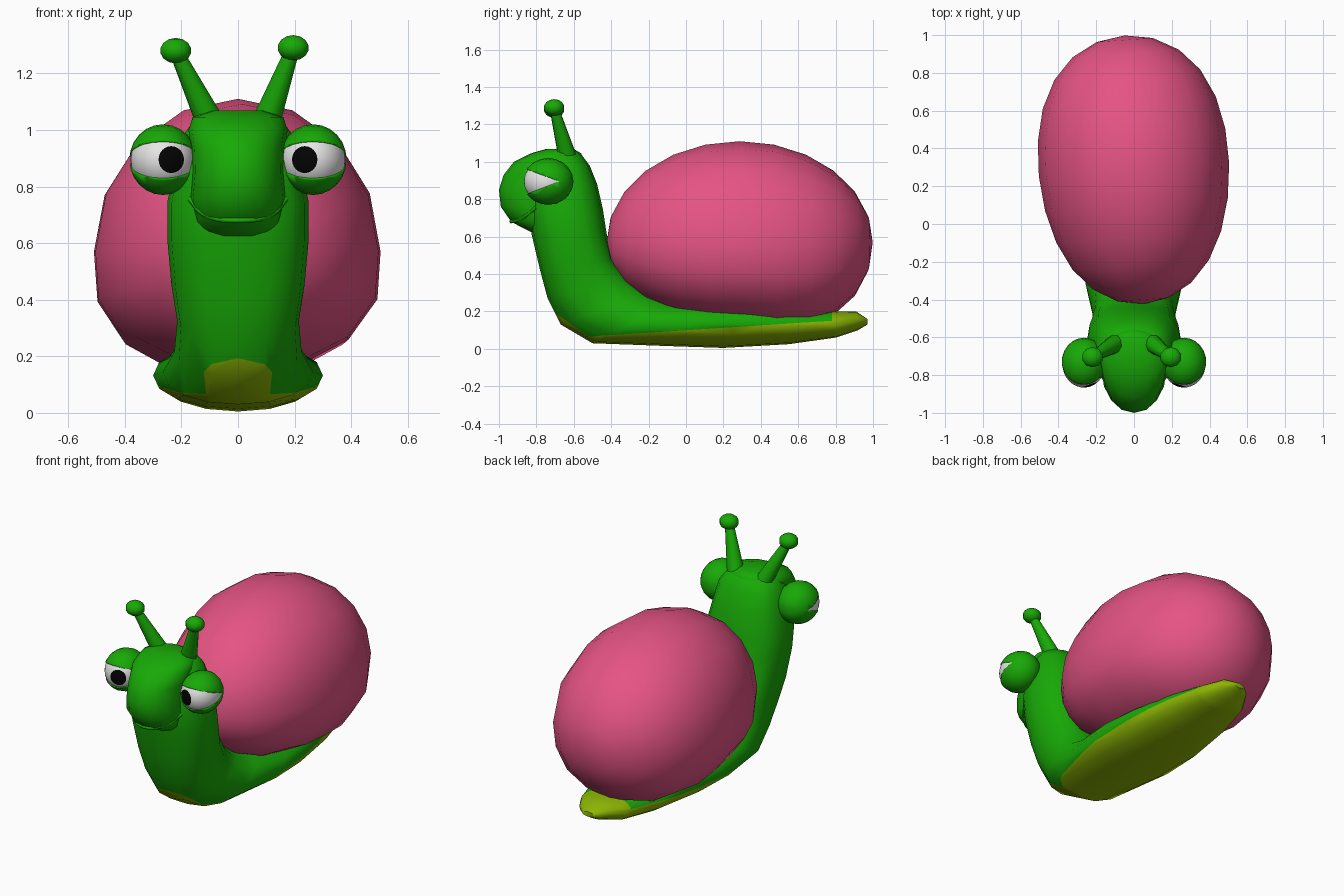
import bpy, bmesh, math
from mathutils import Vector, Matrix

if "Cube" in bpy.data.objects:
    bpy.data.objects.remove(bpy.data.objects["Cube"])


def material(name, rgb):
    m = bpy.data.materials.new(name)
    m.use_nodes = True
    m.diffuse_color = (*rgb, 1)
    node = m.node_tree.nodes["Principled BSDF"]
    node.inputs["Base Color"].default_value = (*rgb, 1)
    node.inputs["Roughness"].default_value = 0.8
    return m


GREEN = material("leaf green", (0.009, 0.4, 0.002))
SOLE = material("olive yellow", (0.26, 0.46, 0.001))
PINK = material("shell pink", (0.78, 0.088, 0.23))
WHITE = material("eye white", (0.8, 0.8, 0.8))
BLACK = material("pupil black", (0.001, 0.001, 0.001))


def finish(bm, name, *mats, angle=50):
    """Turn a bmesh into a smooth shaded object."""
    bmesh.ops.recalc_face_normals(bm, faces=bm.faces)
    mesh = bpy.data.meshes.new(name)
    bm.to_mesh(mesh)
    bm.free()
    for m in mats:
        mesh.materials.append(m)
    ob = bpy.data.objects.new(name, mesh)
    bpy.context.collection.objects.link(ob)
    bpy.ops.object.select_all(action='DESELECT')
    ob.select_set(True)
    bpy.context.view_layer.objects.active = ob
    bpy.ops.object.shade_smooth_by_angle(angle=math.radians(angle))
    return ob


def loft(sections, power, low_power, sides=16):
    """Skin rings given as front y, z, back y, z and half width; low rings are rounder."""
    bm = bmesh.new()
    rings = []
    for fy, fz, by, bz, w in sections:
        front, back = Vector((0, fy, fz)), Vector((0, by, bz))
        mid, half = (front + back) / 2, (back - front) / 2
        e = 2 / (power if fz > 0.2 else low_power)
        ring = []
        for i in range(sides):
            a = math.tau * i / sides
            c, s = [math.copysign(abs(f(a)) ** e, f(a)) for f in (math.cos, math.sin)]
            ring.append(bm.verts.new(mid + half * c + Vector((w * s, 0, 0))))
        rings.append(ring)
    for r, q in zip(rings, rings[1:]):
        for i in range(sides):
            j = (i + 1) % sides
            bm.faces.new((r[i], r[j], q[j], q[i]))
    bm.faces.new(rings[0])
    bm.faces.new(rings[-1])
    return bm


def ball(center, radii, turn=Matrix(), u=16, v=10):
    bm = bmesh.new()
    bmesh.ops.create_uvsphere(bm, u_segments=u, v_segments=v, radius=1)
    bm.transform(Matrix.Translation(center) @ Matrix.Diagonal((*radii, 1)) @ turn)
    return bm


def cut(bm, point, normal):
    geom = bm.verts[:] + bm.edges[:] + bm.faces[:]
    bmesh.ops.bisect_plane(bm, geom=geom, plane_co=point, plane_no=normal, dist=1e-5)


# Neck, foot and tail in one skin, with the sole split off by planes
body = loft([
    (-.70, 1.065, -.62, 1.065, .07), (-.76, 1.04, -.56, 1.04, .15),
    (-.80, .98, -.515, .98, .195),
    (-.84, .88, -.475, .88, .22), (-.845, .74, -.445, .75, .25),
    (-.825, .61, -.425, .62, .25), (-.78, .42, -.39, .48, .235),
    (-.74, .27, -.31, .38, .215), (-.67, .13, -.19, .3, .225),
    (-.5, .03, -.05, .26, .265), (-.1, .015, .15, .25, .3),
    (.2, .005, .35, .25, .28), (.55, .025, .6, .23, .23),
    (.8, .06, .82, .2, .165), (.92, .1, .91, .2, .1),
    (.97, .13, .97, .16, .04)], 2.5, 2.1)
sole_planes = [
    (Vector((0, -.5, .067)), Vector((0, -.065, 1))),
    (Vector((0, -.69, .185)), Vector((0, .7, 1))),
    (Vector((0, .78, 0)), Vector((0, -1, 0)))]
for point, normal in sole_planes:
    cut(body, point, normal)
for f in body.faces:
    c = f.calc_center_median()
    f.material_index = int(any((c - p).dot(n) < 0 for p, n in sole_planes))
finish(body, "body", GREEN, SOLE)

# Rounded snout overlapping the neck, its chin running into the throat
head = loft([
    (-.83, .625, -.55, .625, .13), (-.88, .65, -.55, .65, .15),
    (-.935, .68, -.55, .69, .155),
    (-.99, .76, -.55, .76, .172), (-1.0, .85, -.55, .85, .163),
    (-.975, .93, -.55, .93, .165), (-.92, 1.0, -.55, 1.0, .175),
    (-.83, 1.045, -.56, 1.045, .16), (-.75, 1.068, -.6, 1.068, .09)], 2.1, 2.1)
finish(head, "head", GREEN, angle=60)

# Smiling lower lip
path = bpy.data.curves.new("lip", 'CURVE')
path.dimensions = '3D'
path.bevel_depth = 0.01
path.bevel_resolution = 1
path.resolution_u = 5
path.materials.append(GREEN)
spline = path.splines.new('BEZIER')
spline.bezier_points.add(4)
lip_points = [(-.17, -.8, .757), (-.115, -.875, .7), (0, -.935, .68),
              (.115, -.875, .7), (.17, -.8, .757)]
for p, co in zip(spline.bezier_points, lip_points):
    p.co = co
    p.handle_left_type = p.handle_right_type = 'AUTO'
lip = bpy.data.objects.new("lip", path)
bpy.context.collection.objects.link(lip)

# Shell: a tall egg with a fuller belly that sags to the rear, turned slightly
shell = ball((0, 0, 0), (1, 1, 1), Matrix.Rotation(math.pi / 2, 4, 'X'), 16, 12)
for v in shell.verts:
    x, y, z = v.co
    full = 1 + 0.1 * y * y + 0.05 * y
    height = 0.54
    if z < 0:
        full += 0.65 * z * z * (1 + z)
        height = 0.44 * (1 + 0.35 * max(y, 0))
    v.co = (x * .505 * full, y * .713, z * height)
shell.transform(Matrix.Translation((0, .287, .57)) @ Matrix.Rotation(math.radians(4), 4, 'Z'))
finish(shell, "shell", PINK)

for side, label, tip_x, tip_z in ((1, "left", .195, 1.29), (-1, "right", -.22, 1.28)):
    # Eyeball with the pupil as the cap around its pole
    center = Vector((side * .265, -.737, .895))
    look = Vector((-side * .29, -1, 0)).normalized()
    turn = look.to_track_quat('Z', 'Y').to_matrix().to_4x4()
    eye = ball(center, (.115, .129, .117), turn, 24, 15)
    for f in eye.faces:
        d = f.calc_center_median() - center
        f.material_index = int(d.normalized().dot(look) > math.cos(math.radians(24)))
    finish(eye, label + "_eyeball", WHITE, BLACK)

    # Eyelids: a larger ball with a wedge opened to the front
    lids = ball(center, (.119, .135, .125), Matrix.Rotation(math.pi / 2, 4, 'Y'), 20, 12)
    hinge = Vector((0, -.675, .895))
    wedge = [Vector((0, .37, 1)), Vector((0, .39, -1))]
    for n in wedge:
        cut(lids, hinge, n)
    opening = [f for f in lids.faces
               if all((f.calc_center_median() - hinge).dot(n) < 0 for n in wedge)]
    bmesh.ops.delete(lids, geom=opening, context='FACES')
    ob = finish(lids, label + "_eyelids", GREEN, angle=40)
    rim = ob.modifiers.new("lid thickness", 'SOLIDIFY')
    rim.thickness = 0.012
    rim.offset = -1

    # Tapered stalk with a knob
    base, tip = Vector((side * .1, -.635, 1.03)), Vector((tip_x, -.705, tip_z))
    axis = tip - base
    stalk = bmesh.new()
    bmesh.ops.create_cone(stalk, cap_ends=True, segments=10, radius1=.05,
                          radius2=.024, depth=axis.length)
    stalk.transform(Matrix.Translation((base + tip) / 2)
                    @ axis.to_track_quat('Z', 'Y').to_matrix().to_4x4())
    finish(stalk, label + "_stalk", GREEN)
    finish(ball(tip, (.058, .055, .045), u=10, v=7), label + "_stalk_knob", GREEN)
